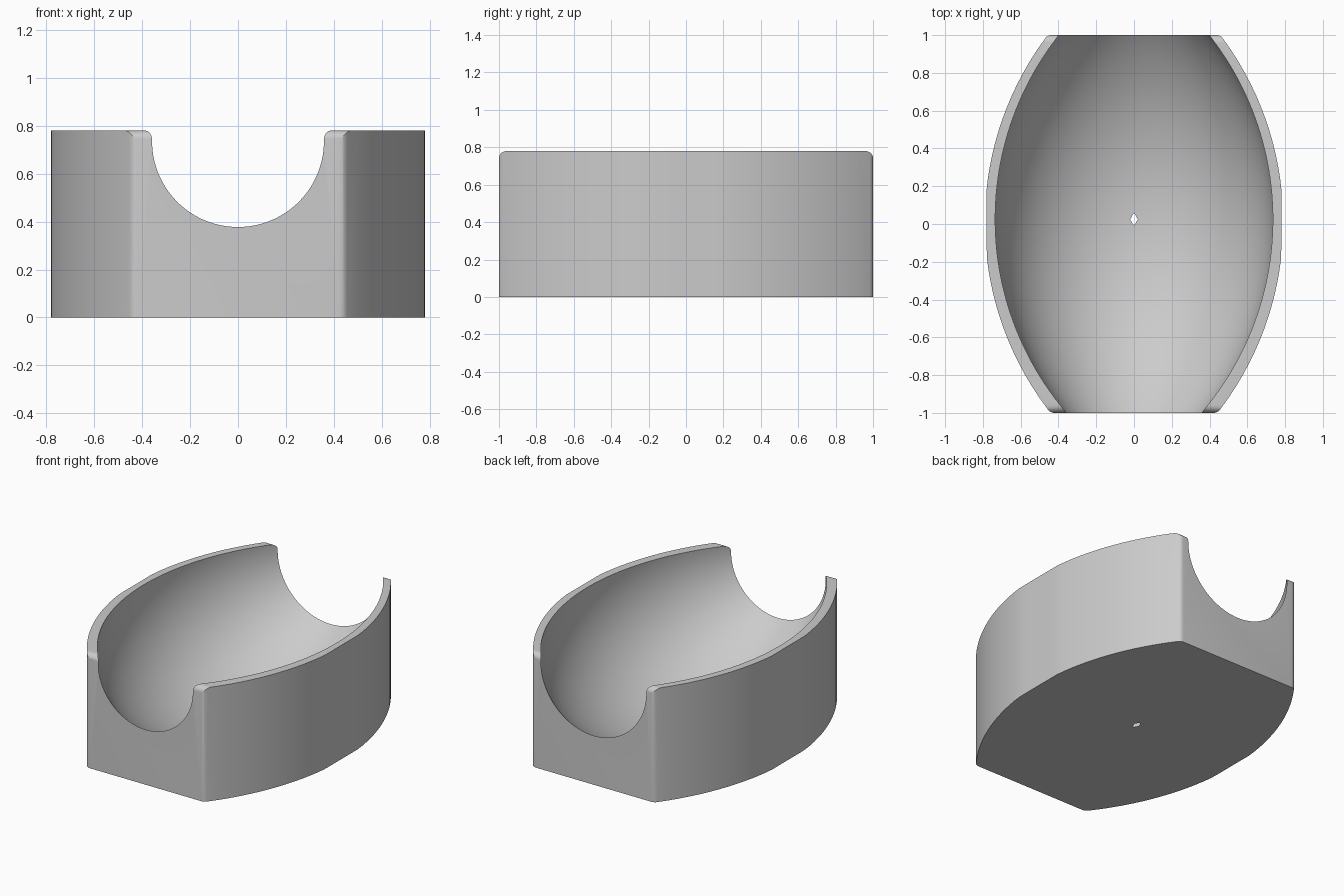
import bpy, bmesh, math
from mathutils import Vector

old = bpy.data.objects.get("Cube")
if old:
    bpy.data.objects.remove(old, do_unlink=True)

HEIGHT = 0.78
AXIS_Z = 0.736      # height of the hollow's long axis
CENTRE_Y = 0.025    # widest point of the hollow

grey = bpy.data.materials.new("light_grey")
grey.use_nodes = True
colour = (0.6, 0.6, 0.6, 1)
grey.diffuse_color = colour
grey.node_tree.nodes["Principled BSDF"].inputs["Base Color"].default_value = colour


def finish(name, bm):
    bmesh.ops.recalc_face_normals(bm, faces=bm.faces[:])
    mesh = bpy.data.meshes.new(name)
    bm.to_mesh(mesh)
    bm.free()
    mesh.materials.append(grey)
    obj = bpy.data.objects.new(name, mesh)
    bpy.context.collection.objects.link(obj)
    return obj


def prism(name, points, direction):
    bm = bmesh.new()
    face = bm.faces.new([bm.verts.new(p) for p in points])
    new = bmesh.ops.extrude_face_region(bm, geom=[face])["geom"]
    bmesh.ops.translate(bm, vec=direction,
                        verts=[v for v in new if isinstance(v, bmesh.types.BMVert)])
    return finish(name, bm)


def arc_x(y, peak, radius, centre):
    return peak - radius + math.sqrt(radius ** 2 - (y - centre) ** 2)


# Bowed outline with softened corners and a short flat at the widest point
def side_x(y):
    return min(HEIGHT, arc_x(y, 0.79, 1.64, 0.01))


side = []
STEPS = 32
for i in range(STEPS + 1):
    y = 0.983 * (2 * i / STEPS - 1)
    side.append(Vector((side_x(y), y)))


def corner(sign):
    a = Vector((side_x(sign * 0.983), sign * 0.983))
    b = Vector((side_x(sign), sign))
    c = b - Vector((0.02, 0))
    return [a * (1 - t) ** 2 + b * 2 * t * (1 - t) + c * t * t
            for t in (0.25, 0.5, 0.75, 1)]


right_half = corner(-1)[::-1] + side + corner(1)
outline = right_half + [Vector((-p.x, p.y)) for p in reversed(right_half)]
body = prism("cradle_body", [(p.x, p.y, -0.1) for p in outline], (0, 0, 1.2))

# Slab that gives the flat base and the rounded upper ends
END, FILLET = 1.0003, 0.04
profile = [(-END, 0), (END, 0)]
for sign in (1, -1):
    arc = []
    for i in range(7):
        a = math.pi / 2 * i / 6
        arc.append((sign * (END - FILLET + FILLET * math.cos(a)),
                    HEIGHT - FILLET + FILLET * math.sin(a)))
    profile += arc if sign == 1 else arc[::-1]
slab = prism("slab_cutter", [(-1, y, z) for y, z in profile], (2, 0, 0))

# Barrel-shaped hollow, turned around the long axis
bm = bmesh.new()
SEGMENTS, RINGS = 192, 80
rings = []
for i in range(RINGS + 1):
    y = CENTRE_Y + 1.12 * (2 * i / RINGS - 1)
    r = arc_x(y, AXIS_Z + 0.00033, 1.58, CENTRE_Y)
    rings.append([bm.verts.new((r * math.sin(a), y, AXIS_Z - r * math.cos(a)))
                  for a in (2 * math.pi * k / SEGMENTS for k in range(SEGMENTS))])
for lower, upper in zip(rings, rings[1:]):
    for k in range(SEGMENTS):
        n = (k + 1) % SEGMENTS
        bm.faces.new((lower[k], lower[n], upper[n], upper[k]))
bm.faces.new(rings[0])
bm.faces.new(rings[-1])
hollow = finish("hollow_cutter", bm)

# Combine, then discard the cutters
bpy.ops.object.select_all(action='DESELECT')
bpy.context.view_layer.objects.active = body
body.select_set(True)
for cutter, operation in ((slab, 'INTERSECT'), (hollow, 'DIFFERENCE')):
    cutter.hide_render = True
    mod = body.modifiers.new(cutter.name, 'BOOLEAN')
    mod.object = cutter
    mod.operation = operation
    mod.solver = 'EXACT'
    bpy.ops.object.modifier_apply(modifier=mod.name)
    bpy.data.objects.remove(cutter, do_unlink=True)
bpy.ops.object.shade_smooth_by_angle(angle=math.radians(25))
